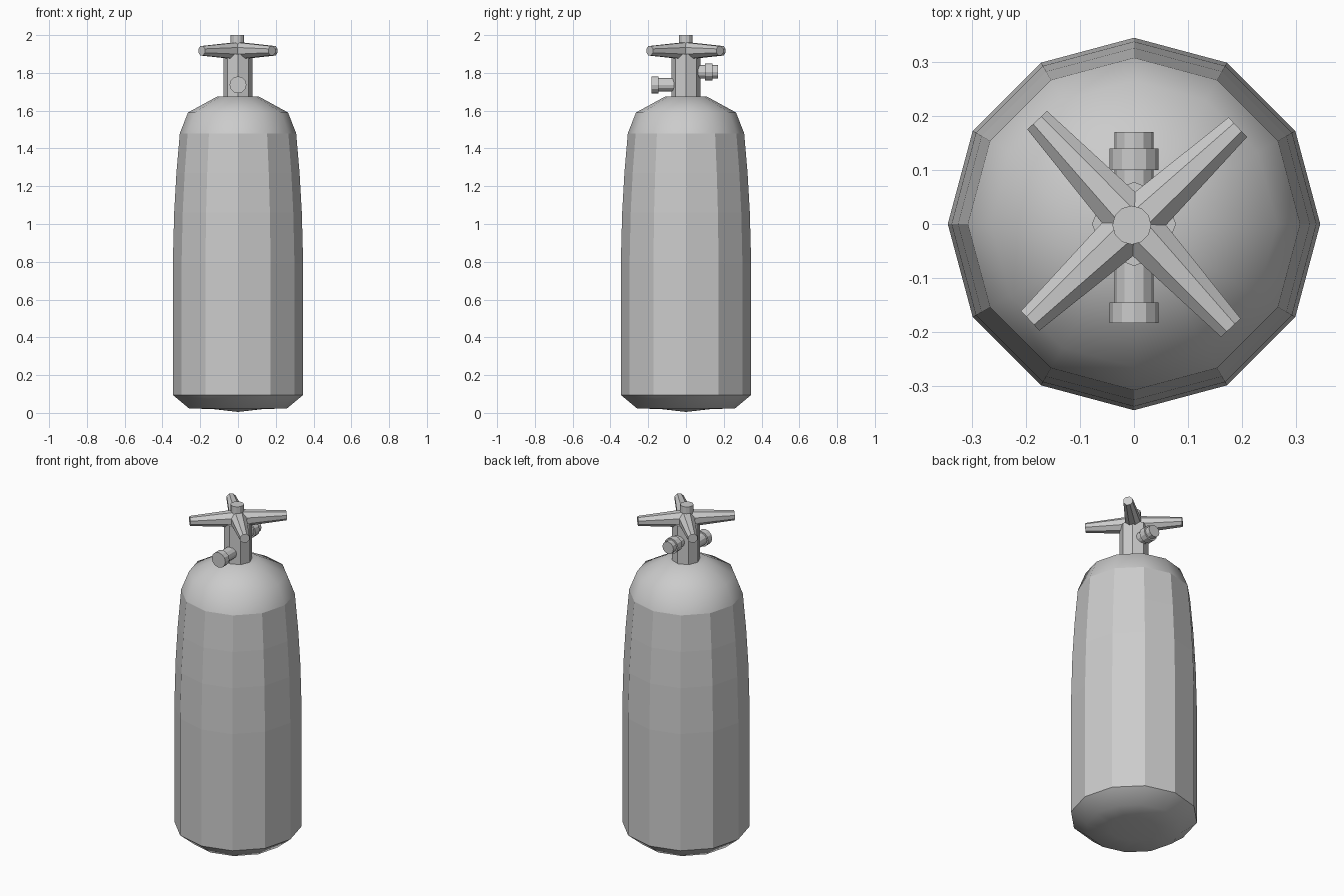
import bpy, bmesh
from math import radians, cos, sin, pi
from mathutils import Matrix, Vector

cube = bpy.data.objects.get("Cube")
if cube:
    bpy.data.objects.remove(cube)

grey = bpy.data.materials.new("steel_grey")
grey.use_nodes = True
grey.diffuse_color = (0.6, 0.6, 0.6, 1)
grey.node_tree.nodes["Principled BSDF"].inputs["Base Color"].default_value = (0.6, 0.6, 0.6, 1)


def lathe(name, profile, sides, matrix=Matrix(), turn=0.0, smooth=lambda z: False):
    """Spin (radius, height) points about local z; radius 0 closes to a point."""
    bm = bmesh.new()
    rings = []
    for r, z in profile:
        count = sides if r else 1
        rings.append([bm.verts.new((r * cos(turn + 2 * pi * i / sides),
                                    r * sin(turn + 2 * pi * i / sides), z))
                      for i in range(count)])
    for a, b in zip(rings, rings[1:]):
        for i in range(sides):
            j = (i + 1) % sides
            quad = [a[i % len(a)], a[j % len(a)], b[j % len(b)], b[i % len(b)]]
            bm.faces.new(list(dict.fromkeys(quad)))
    for ring in (rings[0], rings[-1]):
        if len(ring) > 1:
            bm.faces.new(ring)
    bmesh.ops.recalc_face_normals(bm, faces=bm.faces)
    for f in bm.faces:
        f.smooth = smooth(f.calc_center_median().z)
    bm.transform(matrix)
    mesh = bpy.data.meshes.new(name)
    bm.to_mesh(mesh)
    bm.free()
    mesh.materials.append(grey)
    obj = bpy.data.objects.new(name, mesh)
    bpy.context.collection.objects.link(obj)
    return obj


def aim(origin, direction):
    """Matrix placing local z along a direction."""
    return Matrix.Translation(origin) @ Vector(direction).to_track_quat('Z', 'Y').to_matrix().to_4x4()


# Tank: faceted wall, smooth base and shoulder
lathe("tank", [(0, 0.005), (0.13, 0.02), (0.26, 0.024), (0.345, 0.095), (0.345, 0.79),
               (0.338, 1.06), (0.326, 1.27), (0.308, 1.48), (0.265, 1.59),
               (0.11, 1.675), (0, 1.675)],
      12, smooth=lambda z: z < 0.095 or z > 1.48)

# Valve stem and the spindle above the handle
lathe("valve_stem", [(0.078, 1.66), (0.078, 1.9)], 8)
lathe("spindle", [(0.036, 1.88), (0.036, 2.0)], 12, Matrix.Translation((-0.004, -0.002, 0)))

# Outlets: front with a cap, back with a collar
lathe("front_outlet", [(0.036, 0), (0.036, 0.145), (0.045, 0.145), (0.045, 0.183)],
      12, aim((0, 0, 1.737), (0, -1, 0)))
lathe("back_outlet", [(0.036, 0), (0.036, 0.1), (0.045, 0.1), (0.045, 0.14),
                      (0.036, 0.14), (0.036, 0.17)],
      12, aim((0, 0, 1.805), (0, 1, 0)))

# Cross handle: four tapered arms
for k, name in enumerate(("back_left", "back_right", "front_right", "front_left")):
    a = radians(43 + 90 * k)
    lathe("handle_arm_" + name, [(0.049, 0), (0.027, 0.263)], 8,
          aim((0, 0, 1.917), (cos(a), sin(a), 0)), turn=pi / 8)
